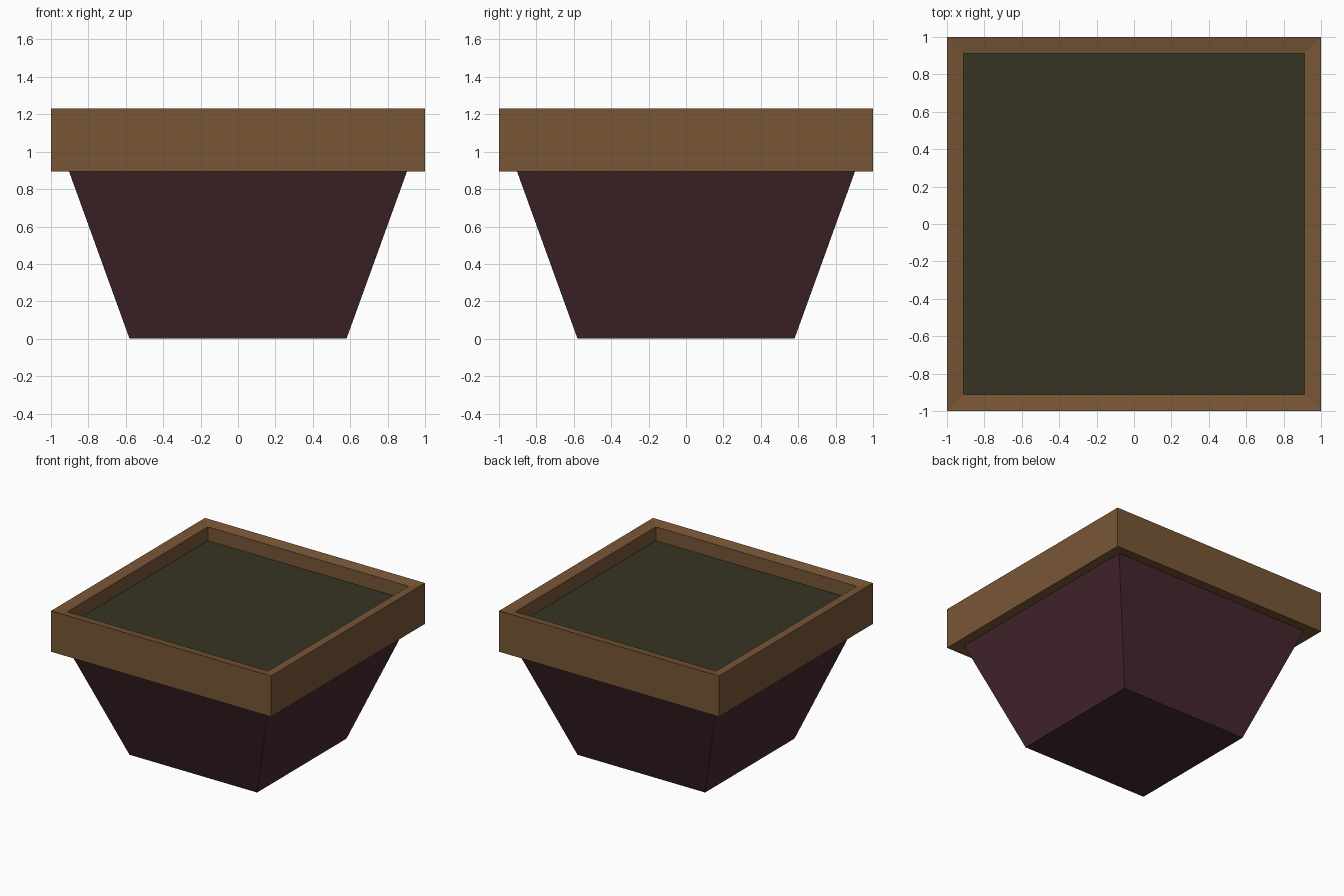
import bpy
import bmesh

cube = bpy.data.objects.get("Cube")
if cube:
    bpy.data.objects.remove(cube, do_unlink=True)


def material(name, srgb):
    col = [((c / 255 + 0.055) / 1.055) ** 2.4 for c in srgb] + [1]
    mat = bpy.data.materials.new(name)
    mat.use_nodes = True
    mat.diffuse_color = col
    mat.node_tree.nodes["Principled BSDF"].inputs["Base Color"].default_value = col
    return mat


def square_loft(name, profile, mat, closed=False, cap_start=False, cap_end=False):
    """Sweep a (half width, height) profile around a square."""
    bm = bmesh.new()
    corners = [(-1, -1), (1, -1), (1, 1), (-1, 1)]
    rings = [[bm.verts.new((x * r, y * r, z)) for x, y in corners] for r, z in profile]
    pairs = list(zip(rings, rings[1:]))
    if closed:
        pairs.append((rings[-1], rings[0]))
    for a, b in pairs:
        for i in range(4):
            j = (i + 1) % 4
            bm.faces.new((a[i], a[j], b[j], b[i]))
    if cap_start:
        bm.faces.new(rings[0][::-1])
    if cap_end:
        bm.faces.new(rings[-1])
    if len(rings) > 1:
        bmesh.ops.recalc_face_normals(bm, faces=bm.faces)
    mesh = bpy.data.meshes.new(name)
    bm.to_mesh(mesh)
    bm.free()
    mesh.materials.append(mat)
    obj = bpy.data.objects.new(name, mesh)
    bpy.context.collection.objects.link(obj)
    return obj


wood = material("brown rim", (120, 86, 54))
clay = material("dark plum", (70, 39, 46))
earth = material("dark olive soil", (54, 52, 35))

# Tapered pot body with a closed base
square_loft("pot_body", [(0.58, 0), (0.908, 0.907)], clay, cap_start=True, cap_end=True)

# Square rim band, its top sloping slightly inwards
square_loft("rim", [(0.908, 0.907), (1, 0.895), (1, 1.23), (0.912, 1.214), (0.912, 1.1)],
            wood, closed=True)

# Soil surface filling the rim
square_loft("soil", [(0.912, 1.1)], earth, cap_end=True)
